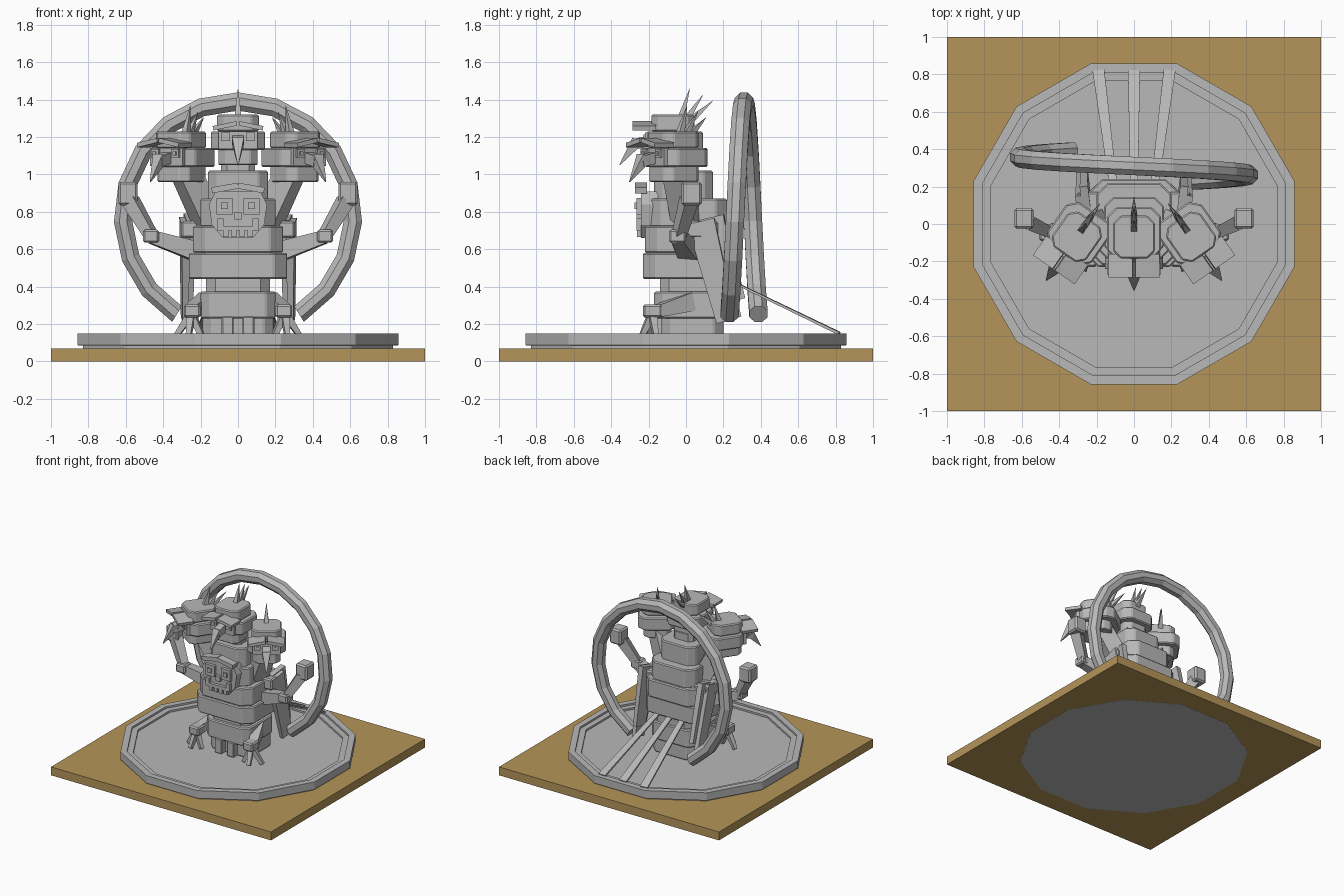
import bpy, bmesh, math
from mathutils import Vector, Matrix

cube = bpy.data.objects.get("Cube")
if cube:
    bpy.data.objects.remove(cube, do_unlink=True)


def material(name, color):
    m = bpy.data.materials.new(name)
    m.use_nodes = True
    m.diffuse_color = color
    m.node_tree.nodes["Principled BSDF"].inputs["Base Color"].default_value = color
    return m


STONE = material("stone grey", (0.48, 0.48, 0.48, 1))
WOOD = material("tan wood", (0.46, 0.30, 0.10, 1))
WORLD = Matrix.Identity(4)


def finish(name, bm, mat=STONE, frame=WORLD, bevel=0.0):
    bmesh.ops.recalc_face_normals(bm, faces=bm.faces)
    me = bpy.data.meshes.new(name)
    bm.to_mesh(me)
    bm.free()
    me.materials.append(mat)
    ob = bpy.data.objects.new(name, me)
    ob.matrix_world = frame
    bpy.context.collection.objects.link(ob)
    if bevel:
        mod = ob.modifiers.new("edge", "BEVEL")
        mod.width, mod.segments = bevel, 1
    return ob


def block(name, x, y, z, cut=0.0, frame=WORLD, bevel=0.0, mat=STONE):
    """Box given by its ranges, with the upright corners cut off."""
    bm = bmesh.new()
    if cut:
        plan = [(x[0] + cut, y[0]), (x[1] - cut, y[0]), (x[1], y[0] + cut), (x[1], y[1] - cut),
                (x[1] - cut, y[1]), (x[0] + cut, y[1]), (x[0], y[1] - cut), (x[0], y[0] + cut)]
    else:
        plan = [(x[0], y[0]), (x[1], y[0]), (x[1], y[1]), (x[0], y[1])]
    f = bm.faces.new([bm.verts.new((px, py, z[0])) for px, py in plan])
    top = bmesh.ops.extrude_face_region(bm, geom=[f])["geom"]
    bmesh.ops.translate(bm, vec=(0, 0, z[1] - z[0]),
                        verts=[v for v in top if isinstance(v, bmesh.types.BMVert)])
    return finish(name, bm, mat, frame, bevel)


def limb(name, p, q, r1, r2, sides=4, flat=1.0, frame=WORLD):
    """Tapered bar between two points."""
    p, q = Vector(p), Vector(q)
    bm = bmesh.new()
    bmesh.ops.create_cone(bm, cap_ends=True, segments=sides, radius1=r1, radius2=r2,
                          depth=(q - p).length)
    turn = Matrix.Rotation(math.pi / sides, 4, "Z")
    place = Matrix.Translation((p + q) / 2) @ (q - p).to_track_quat("Z", "Y").to_matrix().to_4x4()
    bmesh.ops.transform(bm, verts=bm.verts, matrix=place @ Matrix.Diagonal((1, flat, 1, 1)) @ turn)
    return finish(name, bm, frame=frame)


def around(c, r):
    return (c - r, c + r)


# Wooden slab and twelve-sided plinth with a stepped rim
block("wooden_slab", (-1, 1), (-1, 1), (0.001, 0.07), mat=WOOD)
bm = bmesh.new()
rings = []
for r, z in [(0.83, 0), (0.83, 0.085), (0.858, 0.087), (0.858, 0.15), (0.81, 0.15),
             (0.81, 0.135), (0.765, 0.135), (0.765, 0.12)]:
    r /= math.cos(math.pi / 12)
    angles = [math.pi / 12 + k * math.pi / 6 for k in range(12)]
    rings.append([bm.verts.new((r * math.cos(a), r * math.sin(a), z)) for a in angles])
for lo, hi in zip(rings, rings[1:]):
    for k in range(12):
        n = (k + 1) % 12
        bm.faces.new((lo[k], lo[n], hi[n], hi[k]))
bm.faces.new(rings[0])
bm.faces.new(rings[-1])
finish("round_plinth", bm)

# Open hoop, slightly spiralled front to back
bm = bmesh.new()
SIDES, prev = 8, None
for i in range(17):
    t = math.radians(-148 + i * 18.5)
    radial = Vector((math.sin(t), 0, math.cos(t)))
    centre = Vector((0, 0.31 - 0.03 * t, 0.775)) + radial * 0.615
    ring = []
    for k in range(SIDES):
        a = 2 * math.pi * (k + 0.5) / SIDES
        ring.append(bm.verts.new(centre + 0.053 * (radial * math.cos(a) + Vector((0, math.sin(a), 0)))))
    if prev:
        for k in range(SIDES):
            n = (k + 1) % SIDES
            bm.faces.new((prev[k], prev[n], ring[n], ring[k]))
    else:
        bm.faces.new(ring)
    prev = ring
bm.faces.new(prev)
finish("spiral_hoop", bm)

# Stacked body
block("base_block", (-0.19, 0.19), (-0.13, 0.2), (0.12, 0.24), 0.05, bevel=0.008)
block("hip_block", (-0.2, 0.2), (-0.17, 0.21), (0.23, 0.375), 0.05, bevel=0.008)
block("waist_block", (-0.17, 0.17), (-0.14, 0.2), (0.37, 0.45), 0.05)
block("belly_block", (-0.262, 0.262), (-0.23, 0.22), (0.44, 0.58), 0.07, bevel=0.008)
block("rib_block", (-0.24, 0.24), (-0.22, 0.24), (0.58, 0.725), 0.07, bevel=0.008)
block("chest_block", (-0.2, 0.2), (-0.19, 0.22), (0.72, 0.87), 0.06, bevel=0.008)
block("shoulder_block", (-0.16, 0.16), (-0.17, 0.145), (0.86, 1.02), 0.05, bevel=0.008)
block("middle_neck", (-0.09, 0.09), (-0.12, 0.06), (1.0, 1.08), 0.03)

# Chest mask with brow, eyes and toothed mouth
bm = bmesh.new()
half = [(0.08, 0.66), (0.14, 0.73), (0.155, 0.84), (0.12, 0.91)]
outline = half + [(-x, z) for x, z in reversed(half)]
front = bm.faces.new([bm.verts.new((x, -0.24, z)) for x, z in outline])
back = bmesh.ops.extrude_face_region(bm, geom=[front])["geom"]
bmesh.ops.translate(bm, vec=(0, 0.09, 0), verts=[v for v in back if isinstance(v, bmesh.types.BMVert)])
finish("chest_mask", bm)
block("mask_nose", (-0.02, 0.02), (-0.265, -0.23), (0.76, 0.8))
block("mask_mouth", (-0.085, 0.085), (-0.265, -0.23), (0.7, 0.725))
for s in (-1, 1):
    block("mask_eye", around(s * 0.072, 0.042), (-0.265, -0.23), (0.785, 0.875))
    block("mask_pupil", around(s * 0.072, 0.018), (-0.275, -0.26), (0.815, 0.85))
    block("mask_mouth_corner", around(s * 0.093, 0.016), (-0.265, -0.23), (0.7, 0.765))
    limb("mask_brow", (0, -0.24, 0.94), (s * 0.14, -0.24, 0.915), 0.045, 0.045, flat=0.5)
    for x in (0.022, 0.066):
        block("mask_tooth", around(s * x, 0.014), (-0.262, -0.23), (0.665, 0.702))


def head(name, x, z, turn):
    frame = Matrix.Translation((x, -0.06, z)) @ Matrix.Rotation(turn, 4, "Z")
    block(name + "_jaw", (-0.105, 0.105), (-0.12, 0.11), (-0.13, -0.04), 0.04, frame, 0.006)
    block(name + "_band", (-0.145, 0.145), (-0.13, 0.15), (-0.05, 0.05), 0.05, frame, 0.008)
    block(name + "_crown", (-0.112, 0.112), (-0.125, 0.105), (0.05, 0.14), 0.04, frame, 0.008)
    block(name + "_face", (-0.105, 0.105), (-0.145, -0.1), (-0.045, 0.05), 0, frame)
    limb(name + "_beak", (0, -0.13, 0.0), (0, -0.225, -0.02), 0.042, 0.04, frame=frame)
    limb(name + "_beak_tip", (0, -0.2, 0.0), (0, -0.295, -0.13), 0.045, 0.003, frame=frame)
    for s in (-1, 1):
        block(name + "_eye", around(s * 0.066, 0.024), (-0.16, -0.14), (0, 0.045), 0, frame)
        block(name + "_pupil", around(s * 0.066, 0.01), (-0.168, -0.155), (0.012, 0.033), 0, frame)
        tilt = Matrix.Translation((s * 0.07, -0.17, 0.08)) @ Matrix.Rotation(s * 0.2, 4, "Y")
        block(name + "_brow", (-0.065, 0.065), (-0.055, 0.07), (-0.012, 0.012), 0, frame @ tilt)
    # Swept-back crest
    for y, ty, tz in [(0.03, 0.08, 0.28), (0.06, 0.15, 0.245), (0.085, 0.205, 0.215)]:
        limb(name + "_crest_spike", (0, y, 0.11), (0, ty, tz), 0.028, 0.001, frame=frame)


head("middle_head", 0, 1.18, 0)
for s, side in ((-1, "right"), (1, "left")):
    head(side + "_head", s * 0.3, 1.09, s * math.radians(35))
    limb(side + "_neck", (s * 0.14, 0.02, 0.72), (s * 0.27, -0.04, 0.99), 0.1, 0.09)

    # Raised arm with squared elbow and fist
    elbow, wrist = (s * 0.46, -0.04, 0.665), (s * 0.575, 0.015, 0.86)
    limb(side + "_upper_arm", (s * 0.2, 0.02, 0.58), elbow, 0.075, 0.05)
    block(side + "_elbow", around(s * 0.465, 0.042), around(-0.045, 0.045), (0.635, 0.705), bevel=0.01)
    limb(side + "_forearm", elbow, wrist, 0.042, 0.055)
    block(side + "_fist", around(s * 0.588, 0.052), around(0.03, 0.055), (0.835, 0.96), bevel=0.012)

    # Folded wing of overlapping slabs
    for i, (y1, z1, y2, z2) in enumerate([(0.08, 0.75, 0.23, 0.22), (0.13, 0.77, 0.25, 0.32)]):
        x = s * (0.285 - 0.025 * i)
        limb(side + "_wing_slab", (x, y1, z1), (x + s * 0.015, y2, z2), 0.105, 0.075, flat=0.3)
        d = Vector((0, y2 - y1, z2 - z1))
        bpy.context.collection.objects[-1].data.transform(
            Matrix.Translation((x, y1, z1)) @ Matrix.Rotation(math.pi / 2, 4, d)
            @ Matrix.Translation((-x, -y1, -z1)))
    block(side + "_wing_root", around(s * 0.245, 0.06), (0.0, 0.17), (0.66, 0.75), bevel=0.01)

    # Clawed foot
    limb(side + "_thigh", (s * 0.16, 0.02, 0.32), (s * 0.25, -0.15, 0.27), 0.07, 0.045)
    block(side + "_ankle", around(s * 0.245, 0.045), (-0.23, -0.13), (0.235, 0.305), bevel=0.01)
    for dx, y in ((-0.06, -0.2), (0.015, -0.24), (0.085, -0.16)):
        limb(side + "_claw", (s * 0.25, -0.18, 0.255), (s * (0.25 + dx), y, 0.13), 0.03, 0.018)
    block(side + "_front_toe", around(s * 0.055, 0.032), (-0.18, -0.1), (0.12, 0.24), bevel=0.006)

# Three flat tail feathers
for s in (-1, 0, 1):
    limb("tail_feather", (s * 0.11, 0.2, 0.45), (s * 0.19, 0.82, 0.15), 0.03, 0.045, flat=0.25)
